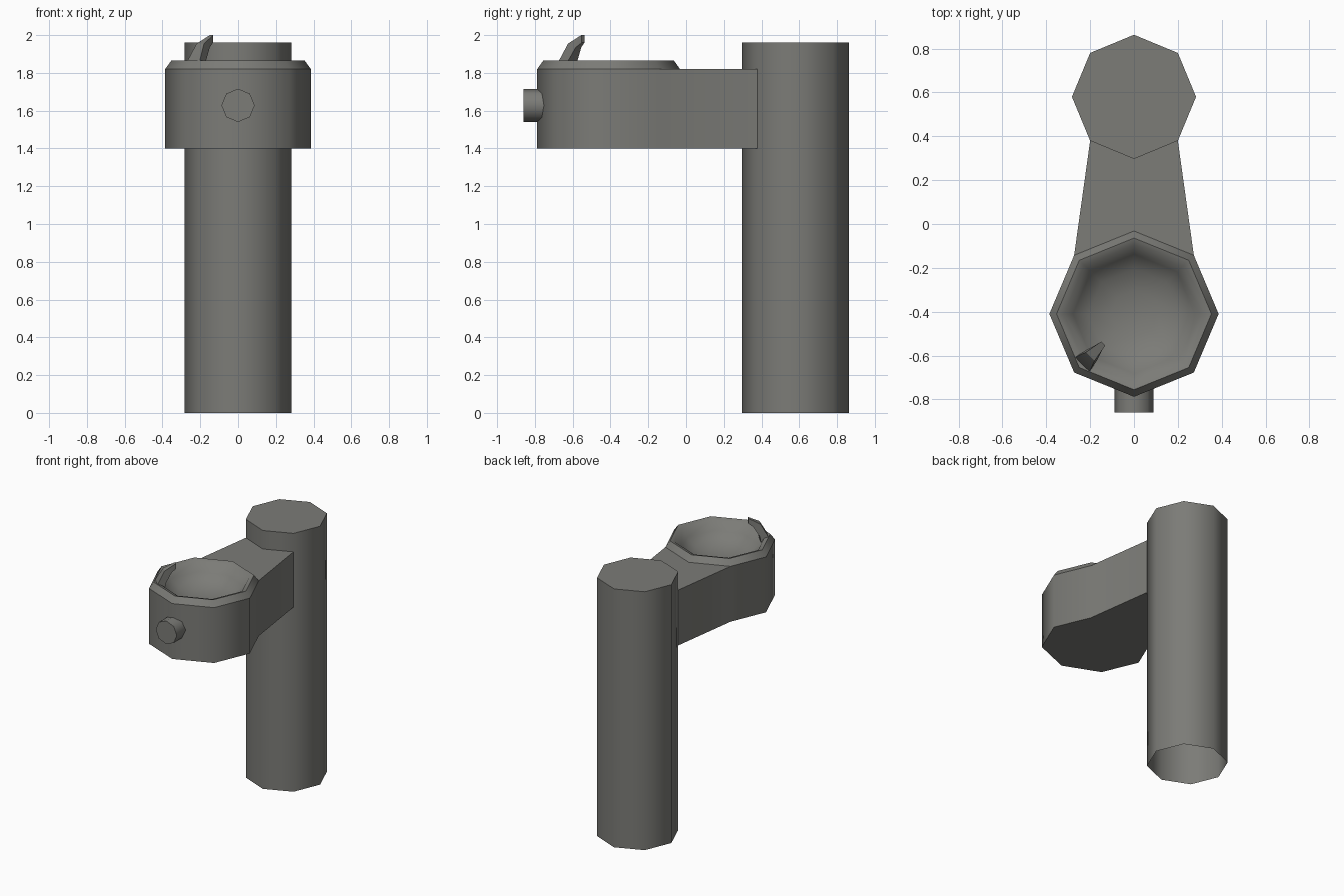
import bpy, bmesh, math

if "Cube" in bpy.data.objects:
    bpy.data.objects.remove(bpy.data.objects["Cube"])

metal = bpy.data.materials.new("grey_metal")
metal.diffuse_color = (0.2, 0.2, 0.185, 1)
metal.use_nodes = True
metal.node_tree.nodes["Principled BSDF"].inputs["Base Color"].default_value = metal.diffuse_color


def make(name, verts, faces, smooth_angle=None):
    mesh = bpy.data.meshes.new(name)
    mesh.from_pydata(verts, [], faces)
    mesh.materials.append(metal)
    obj = bpy.data.objects.new(name, mesh)
    bpy.context.collection.objects.link(obj)
    bm = bmesh.new()
    bm.from_mesh(mesh)
    bmesh.ops.recalc_face_normals(bm, faces=bm.faces)
    bm.to_mesh(mesh)
    bm.free()
    if smooth_angle:
        bpy.ops.object.select_all(action='DESELECT')
        obj.select_set(True)
        bpy.context.view_layer.objects.active = obj
        bpy.ops.object.shade_smooth_by_angle(angle=math.radians(smooth_angle))
    return obj


def ring(cy, rx, ry, z):
    return [(rx * math.cos(i * math.pi / 4), cy + ry * math.sin(i * math.pi / 4), z)
            for i in range(8)]


def bridge(a, b, n=8):
    return [(a + i, a + (i + 1) % n, b + (i + 1) % n, b + i) for i in range(n)]


# post: octagonal tube, open at the bottom
make("post", ring(0.58, 0.283, 0.283, 0) + ring(0.58, 0.283, 0.283, 1.96),
     bridge(0, 8) + [tuple(range(8, 16))], 50)

# basin body and neck: one extruded outline, open where the bowl sits
CY, RX, RY = -0.41, 0.386, 0.378
oct_low = ring(CY, RX, RY, 0)
outline = [oct_low[i][:2] for i in (3, 4, 5, 6, 7, 0, 1)]
outline += [(0.2, 0.38), (0, 0.297), (-0.2, 0.38)]
n = len(outline)
verts = [(x, y, z) for z in (1.4, 1.82) for x, y in outline]
verts.append((0, CY + RY, 1.82))
faces = bridge(0, n, n) + [tuple(range(n)), (n, 2 * n, n + 6, n + 7, n + 8, n + 9)]
make("basin_body", verts, faces, 50)

# rim and bowl: stacked octagon rings ending at a centre point
profile = [(1.0, 1.82), (0.915, 1.865), (0.83, 1.855), (0.72, 1.79),
           (0.54, 1.74), (0.28, 1.712)]
verts, faces = [], []
for k, (s, z) in enumerate(profile):
    verts += ring(CY, RX * s, RY * s, z)
    if k:
        faces += bridge(8 * k - 8, 8 * k)
last = 8 * (len(profile) - 1)
verts.append((0, CY, 1.705))
faces += [(last + i, last + (i + 1) % 8, last + 8) for i in range(8)]
bowl = make("bowl", verts, faces, 60)
if bowl.data.polygons[-1].normal.z < 0:
    bowl.data.flip_normals()

# push button on the front
button = [(x, y, 1.628 + z - 0) for y in (-0.86, -0.7)
          for x, z, _ in ring(0, 0.088, 0.088, 0)]
make("push_button", button, bridge(0, 8) + [tuple(range(8)), tuple(range(8, 16))], 50)

# spout: tapered hook leaning diagonally over the bowl
# each section: outer offset, outer z, inner offset, inner z, half width
sections = [(-0.01, 1.82, 0.05, 1.82, 0.048), (0.0, 1.865, 0.058, 1.865, 0.046),
            (0.05, 1.955, 0.1, 1.935, 0.028), (0.134, 2.0, 0.134, 1.96, 0.013)]
d = math.sqrt(0.5)
verts, faces = [], []
for k, (so, zo, si, zi, w) in enumerate(sections):
    for s, z, side in ((so, zo, -w), (so, zo, w), (si, zi, w * 0.75), (si, zi, -w * 0.75)):
        verts.append((-0.235 + d * (s + side), -0.64 + d * (s - side), z))
    if k:
        faces += bridge(4 * k - 4, 4 * k, 4)
faces += [(0, 1, 2, 3), (12, 13, 14, 15)]
make("spout", verts, faces, 30)
